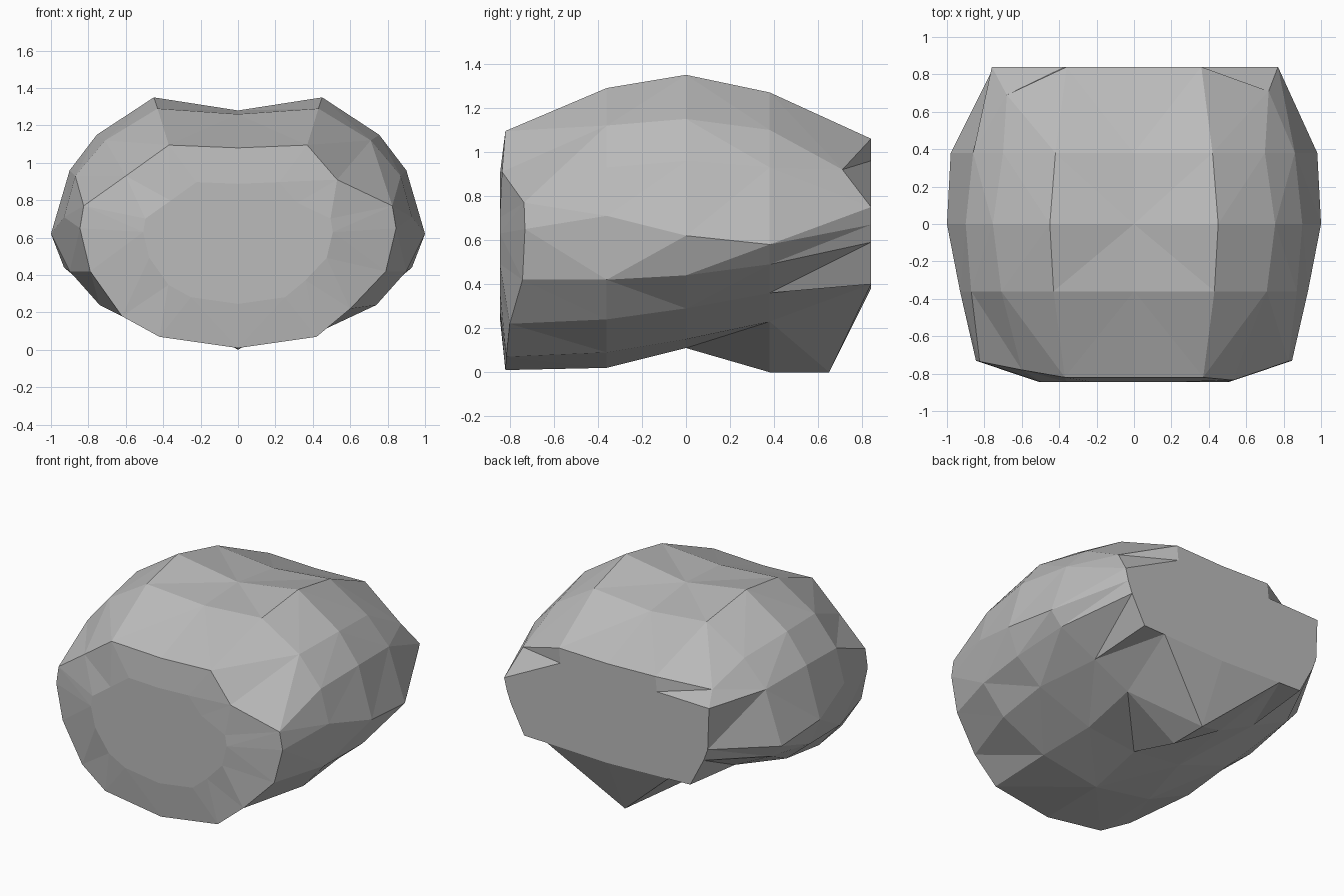
import bpy
import bmesh

if "Cube" in bpy.data.objects:
    bpy.data.objects.remove(bpy.data.objects["Cube"], do_unlink=True)

# Stone colour
stone = bpy.data.materials.new("stone grey")
stone.use_nodes = True
grey = (0.5, 0.5, 0.5, 1)
stone.diffuse_color = grey
stone.node_tree.nodes["Principled BSDF"].inputs["Base Color"].default_value = grey

# Half cross-sections (x, z), from the top ridge down to the keel
sections = {
    -0.82: [(0, 1.08), (.37, 1.095), (.6, .93), (.825, .77), (.845, .65),
            (.79, .42), (.62, .18), (.42, .07), (0, .01)],
    -0.36: [(0, 1.26), (.43, 1.29), (.71, 1.12), (.87, .93), (.93, .71),
            (.9, .42), (.74, .24), (.42, .09), (0, .02)],
    0: [(0, 1.28), (.45, 1.35), (.755, 1.15), (.9, .96), (1, .62),
        (.93, .44), (.75, .29), (.36, .15), (0, .11)],
    0.38: [(0, 1.23), (.42, 1.27), (.7, 1.1), (.86, .93), (.98, .58),
           (.9, .49), (.63, .36), (.37, .23), (0, 0)],
    0.84: [(0, 1.05), (.36, 1.06), (.7, .98), (.77, .75), (.75, .67),
           (.72, .59), (.62, .4), (.46, .4), (0, 0)],
}

bm = bmesh.new()
rings = []
for y, half in sections.items():
    mirrored = [(-x, z) for x, z in half[-2:0:-1]]
    ring = []
    for x, z in half + mirrored:
        # The front rim curves back towards the sides
        inset = max(0, abs(x) - .4) * .2 if y < -.8 else 0
        ring.append(bm.verts.new((x, y + inset, z)))
    rings.append(ring)

# Uneven chips: back keel, back corner notches and front corners
front, back = rings[0], rings[-1]
back[8].co.y = .65
back[2].co = (.72, .71, .92)
back[-2].co = (-.68, .69, 1)
back[-3].co = (-.76, .84, .95)
front[2].co = (.53, -.835, .91)
front[6].co = (.6, -.8, .22)

# Faceted skin between neighbouring sections
for a, b in zip(rings, rings[1:]):
    for i in range(len(a)):
        j = (i + 1) % len(a)
        bm.faces.new((a[i], a[j], b[j], b[i]))

# Front break: a bevelled rim around a flat face
inner = [bm.verts.new((v.co.x * .6, -.845, .6 + (v.co.z - .6) * .6)) for v in front]
for i in range(len(front)):
    j = (i + 1) % len(front)
    bm.faces.new((front[i], front[j], inner[j], inner[i]))
bm.faces.new(inner)

# Back break: notched upper corners, then a flat face fanned from a hub
rim = back[:]
for corner, x in ((2, .35), (-2, -.37)):
    edge = bm.verts.new((x, .84, .96))
    for side in (corner - 1, corner + 1):
        bm.faces.new((back[corner], back[side], edge))
    rim[corner] = edge
hub = bm.verts.new((0, .84, .38))
for i in range(len(rim)):
    bm.faces.new((rim[i], rim[(i + 1) % len(rim)], hub))

bmesh.ops.triangulate(bm, faces=bm.faces[:], quad_method="SHORT_EDGE")
bmesh.ops.recalc_face_normals(bm, faces=bm.faces[:])

mesh = bpy.data.meshes.new("boulder")
bm.to_mesh(mesh)
bm.free()
mesh.materials.append(stone)
boulder = bpy.data.objects.new("boulder", mesh)
bpy.context.collection.objects.link(boulder)
